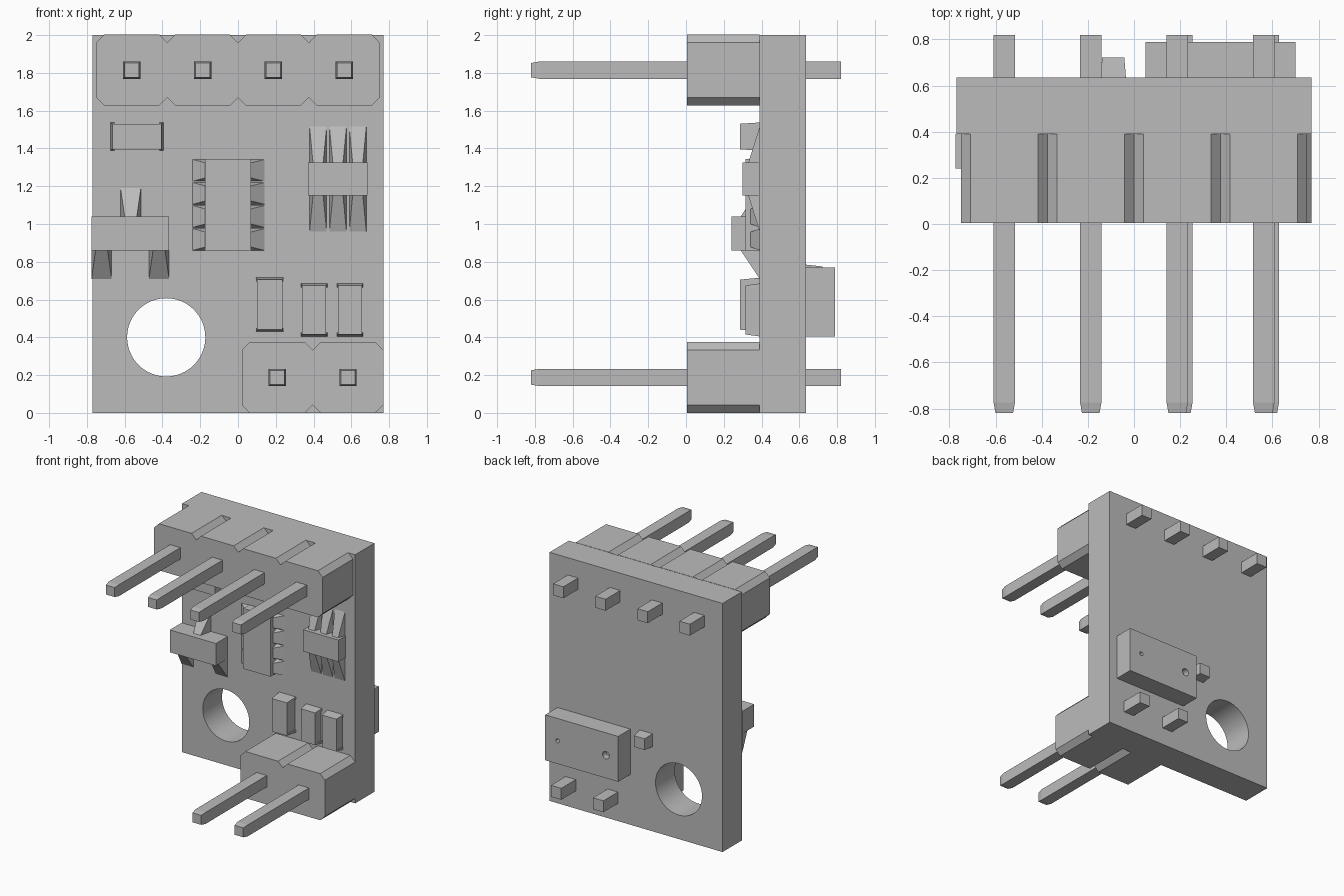
import bpy, bmesh, math
from mathutils import Matrix

old = bpy.data.objects.get("Cube")
if old:
    bpy.data.objects.remove(old, do_unlink=True)

GREY = (0.5, 0.5, 0.5, 1)
mat = bpy.data.materials.new("plain grey")
mat.use_nodes = True
mat.diffuse_color = GREY
mat.node_tree.nodes["Principled BSDF"].inputs["Base Color"].default_value = GREY

FRONT, BACK = 0.39, 0.635   # the two faces of the board


def finish(name, bm):
    bmesh.ops.recalc_face_normals(bm, faces=bm.faces)
    mesh = bpy.data.meshes.new(name)
    bm.to_mesh(mesh)
    bm.free()
    mesh.materials.append(mat)
    ob = bpy.data.objects.new(name, mesh)
    bpy.context.collection.objects.link(ob)
    return ob


def hull(name, points):
    bm = bmesh.new()
    for p in points:
        bm.verts.new(p)
    res = bmesh.ops.convex_hull(bm, input=bm.verts)
    bmesh.ops.dissolve_limit(bm, angle_limit=0.01, verts=bm.verts, edges=bm.edges)
    return finish(name, bm)


def rect(x0, x1, z0, z1, y):
    return [(x, y, z) for x in (x0, x1) for z in (z0, z1)]


def box(name, x0, x1, y0, y1, z0, z1):
    return hull(name, rect(x0, x1, z0, z1, y0) + rect(x0, x1, z0, z1, y1))


def extrude_profile(name, outline, y0, y1):
    bm = bmesh.new()
    face = bm.faces.new([bm.verts.new((x, y0, z)) for x, z in outline])
    res = bmesh.ops.extrude_face_region(bm, geom=[face])
    verts = [v for v in res["geom"] if isinstance(v, bmesh.types.BMVert)]
    bmesh.ops.translate(bm, verts=verts, vec=(0, y1 - y0, 0))
    return finish(name, bm)


def drill(target, x, z, radius, y0, y1, sides):
    bm = bmesh.new()
    place = Matrix.Translation((x, (y0 + y1) / 2, z)) @ Matrix.Rotation(math.pi / 2, 4, "X")
    bmesh.ops.create_cone(bm, cap_ends=True, segments=sides, radius1=radius,
                          radius2=radius, depth=y1 - y0, matrix=place)
    cutter = finish("hole_cutter", bm)
    cutter.hide_render = True
    mod = target.modifiers.new("hole", "BOOLEAN")
    mod.operation, mod.solver, mod.object = "DIFFERENCE", "EXACT", cutter
    bpy.ops.object.select_all(action="DESELECT")
    target.select_set(True)
    bpy.context.view_layer.objects.active = target
    bpy.ops.object.modifier_apply(modifier=mod.name)
    bpy.ops.object.shade_smooth_by_angle(angle=math.radians(30))
    bpy.data.objects.remove(cutter, do_unlink=True)


# Board with mounting hole
board = box("circuit_board", -0.77, 0.77, FRONT, BACK, 0, 2)
drill(board, -0.38, 0.4, 0.207, 0.2, 0.8, 64)


# Pin headers: notched housing and square pins
def header(name, x0, z0, count):
    pitch, c = 0.375, 0.042
    outline = []
    for i in range(count):
        a = x0 + i * pitch
        outline += [(a, z0 + c), (a + c, z0), (a + pitch - c, z0)]
    x1 = x0 + count * pitch
    outline.append((x1, z0 + c))
    # the top edge repeats the bottom one, turned half round
    outline += [(x0 + x1 - x, 2 * z0 + pitch - z) for x, z in outline]
    extrude_profile(name + "_housing", outline, 0.005, FRONT)
    zc, r, t = z0 + pitch / 2, 0.046, 0.038
    for i in range(count):
        xc = x0 + (i + 0.5) * pitch
        hull(f"{name}_pin_{i + 1}",
             rect(xc - t, xc + t, zc - t, zc + t, -0.82)
             + rect(xc - r, xc + r, zc - r, zc + r, -0.775)
             + rect(xc - r, xc + r, zc - r, zc + r, 0.82))


header("upper_header", -0.75, 1.627, 4)
header("lower_header", 0.02, 0, 2)


# Small chips with flared solder ends
def chip(name, xc, zc, length, width, y, upright):
    w, e, f = width / 2, length / 2, 0.02

    def span(a0, a1, b, depth):
        if upright:
            return rect(xc - b, xc + b, zc + a0, zc + a1, depth)
        return rect(xc + a0, xc + a1, zc - b, zc + b, depth)

    hull(name + "_body", span(f - e, e - f, w, y) + span(f - e, e - f, w, FRONT))
    for side, s in (("low", -1), ("high", 1)):
        hull(f"{name}_{side}_end",
             span(s * (e - f), s * (e - f / 2), w, y)
             + span(s * (e - f), s * e, w + 0.007, FRONT))


chip("upper_chip", -0.535, 1.463, 0.28, 0.135, 0.285, False)
chip("tall_chip", 0.168, 0.573, 0.285, 0.134, 0.285, True)
for i, x in enumerate((0.403, 0.593)):
    chip(f"low_chip_{i + 1}", x, 0.545, 0.28, 0.126, 0.315, True)


# Sloping leads, running from a body edge out to the board
def lead(name, centre, width, start, end, y, sideways=False, narrow=0.6):
    pts = []
    for s in (-1, 1):
        wide, slim = centre + s * width / 2, centre + s * width * narrow / 2
        pts += [(wide, FRONT, start), (slim, y, start), (wide, FRONT, end)]
    if sideways:
        pts = [(b, y0, a) for a, y0, b in pts]
    hull(name, pts)


# Three-lead package
box("transistor_body", -0.775, -0.365, 0.24, FRONT, 0.86, 1.04)
lead("transistor_top_lead", -0.568, 0.108, 1.04, 1.19, 0.29)
for i, x in enumerate((-0.722, -0.418)):
    lead(f"transistor_lower_lead_{i + 1}", x, 0.106, 0.86, 0.71, 0.29)

# Six-lead package
box("regulator_body", 0.37, 0.685, 0.3, FRONT, 1.15, 1.325)
for i in range(3):
    x = 0.424 + i * 0.105
    lead(f"regulator_upper_lead_{i + 1}", x, 0.09, 1.325, 1.515, 0.33)
    lead(f"regulator_lower_lead_{i + 1}", x, 0.09, 1.15, 0.96, 0.33)

# Eight-lead package
box("controller_body", -0.175, 0.07, 0.315, FRONT, 0.86, 1.345)
for i in range(4):
    z = 0.918 + i * 0.122
    for side, start, end in (("right", -0.175, -0.24), ("left", 0.07, 0.14)):
        lead(f"controller_{side}_lead_{i + 1}", z, 0.115, start, end, 0.342, True, 0.7)

# Parts on the back: pierced block and a small block
block = box("back_block", 0.05, 0.7, BACK, 0.79, 0.405, 0.77)
drill(block, 0.16, 0.59, 0.03, 0.74, 0.85, 20)
drill(block, 0.59, 0.59, 0.016, 0.74, 0.85, 16)
hull("back_small_block", rect(-0.145, -0.035, 0.68, 0.785, BACK)
     + rect(-0.138, -0.042, 0.685, 0.775, 0.722))
